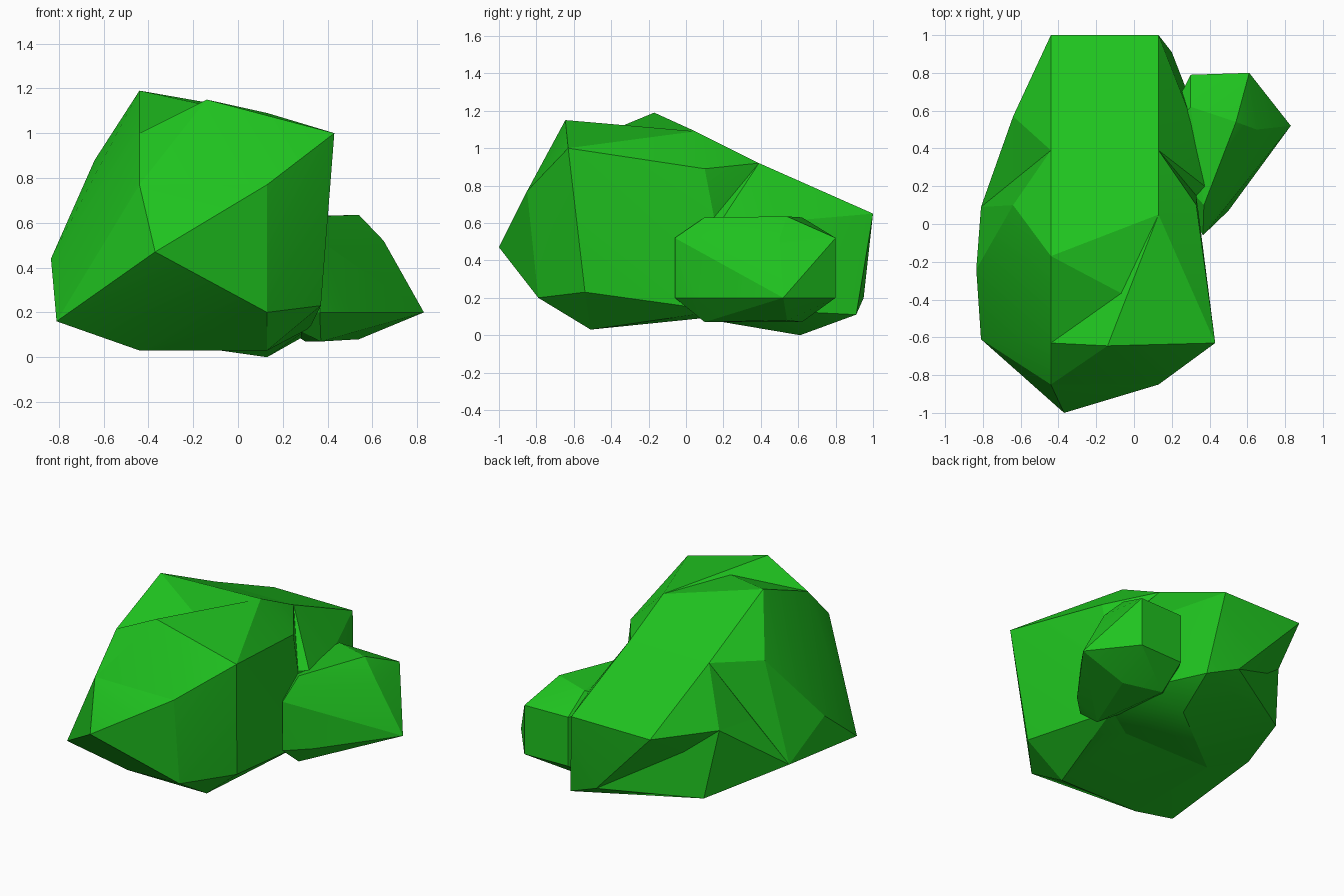
import bpy
import bmesh
from math import radians

# Remove only the default object
default_cube = bpy.data.objects.get("Cube")
if default_cube:
    bpy.data.objects.remove(default_cube, do_unlink=True)


def make_material(name, colour):
    """One flat colour for the viewport and for renders."""
    material = bpy.data.materials.new(name)
    material.use_nodes = True
    material.diffuse_color = colour
    shader = material.node_tree.nodes["Principled BSDF"]
    shader.inputs["Base Color"].default_value = colour
    shader.inputs["Roughness"].default_value = 0.9
    return material


leaf_green = make_material("leaf green", (0.014, 0.55, 0.014, 1))


def level_pair(x_left, x_right, y, z):
    """Two corners that share a depth and a height."""
    return [(x_left, y, z), (x_right, y, z)]


def upright_pair(x, y, z_low, z_high):
    """Two corners that stand one above the other."""
    return [(x, y, z_low), (x, y, z_high)]


def faceted_clump(name, corners):
    """Wrap the corners in a chunky convex form with flat facets."""
    bm = bmesh.new()
    for corner in corners:
        bm.verts.new(corner)
    hull = bmesh.ops.convex_hull(bm, input=bm.verts[:])
    unused = {v for v in hull["geom_interior"] + hull["geom_unused"]
              if isinstance(v, bmesh.types.BMVert) and not v.link_faces}
    bmesh.ops.delete(bm, geom=list(unused), context='VERTS')
    bmesh.ops.dissolve_limit(bm, angle_limit=radians(2),
                             verts=bm.verts[:], edges=bm.edges[:])
    bmesh.ops.recalc_face_normals(bm, faces=bm.faces[:])
    mesh = bpy.data.meshes.new(name)
    bm.to_mesh(mesh)
    bm.free()
    mesh.materials.append(leaf_green)
    clump = bpy.data.objects.new(name, mesh)
    bpy.context.collection.objects.link(clump)
    bpy.ops.object.select_all(action='DESELECT')
    clump.select_set(True)
    bpy.context.view_layer.objects.active = clump
    bpy.ops.object.shade_smooth_by_angle(angle=radians(18))
    return clump


# Corners shared where the large clumps meet
nose = (-.37, -1, .47)
cheeks = level_pair(-.44, .13, -.85, .77)
crest_back = level_pair(-.44, .13, .39, .92)
peak = (-.44, -.17, 1.19)
brow_left, brow_right = level_pair(-.44, .43, -.63, 1)
saddle = (.13, .05, 1.09)
side_ridge = (.33, .1, .89)
left_notch = (-.64, .19, .54)
right_notch = (.33, .15, .63)
left_foot = (-.81, .09, .24)
right_foot = (.32, .18, .13)
left_shoulder = (-.64, .57, .6)
heel = (-.015, .95, .2)
back_corner = (.2, .91, .11)
base_tip = (.13, .61, 0)
belly = level_pair(-.5, .13, .08, .09)

# Tall front clump
faceted_clump("front_foliage", [
    nose, *cheeks,
    (.13, -.79, .2), (.37, -.54, .23),
    (-.81, -.61, .16), (-.835, -.24, .44),
    *level_pair(-.44, .13, -.51, .03),
    (-.64, .1, .88), side_ridge,
    brow_left, brow_right, peak, saddle,
    *crest_back, *belly,
    left_notch, right_notch, left_foot, right_foot,
])

# Wedge on the top front, leaving a shallow valley beside the peak
faceted_clump("top_foliage", [
    (-.14, -.645, 1.15), nose, *cheeks,
    brow_left, brow_right, saddle, side_ridge,
])

# Sloping clump behind
faceted_clump("back_foliage", [
    *crest_back, *belly,
    *level_pair(-.44, .13, 1, .65),
    left_shoulder, left_notch, right_notch, right_foot,
    (.31, .54, .61), (.375, .2, .63), (.36, .5, .13),
    heel, back_corner, base_tip,
])

# Low skirt that widens the back left corner
faceted_clump("lower_foliage", [
    left_shoulder, left_notch, left_foot, *belly,
    (-.57, .63, .16), heel, back_corner, base_tip,
])

# Small clump on the side
faceted_clump("side_foliage", [
    *upright_pair(.365, -.06, .2, .52),
    *upright_pair(.3, .79, .2, .52),
    *upright_pair(.61, .8, .2, .52),
    *upright_pair(.1, .4, .2, .52),
    *upright_pair(.37, .1, .07, .63),
    *upright_pair(.3, .62, .07, .63),
    *upright_pair(.54, .54, .08, .635),
    (.5, .07, .2), (.83, .52, .2), (.65, .5, .52),
])
